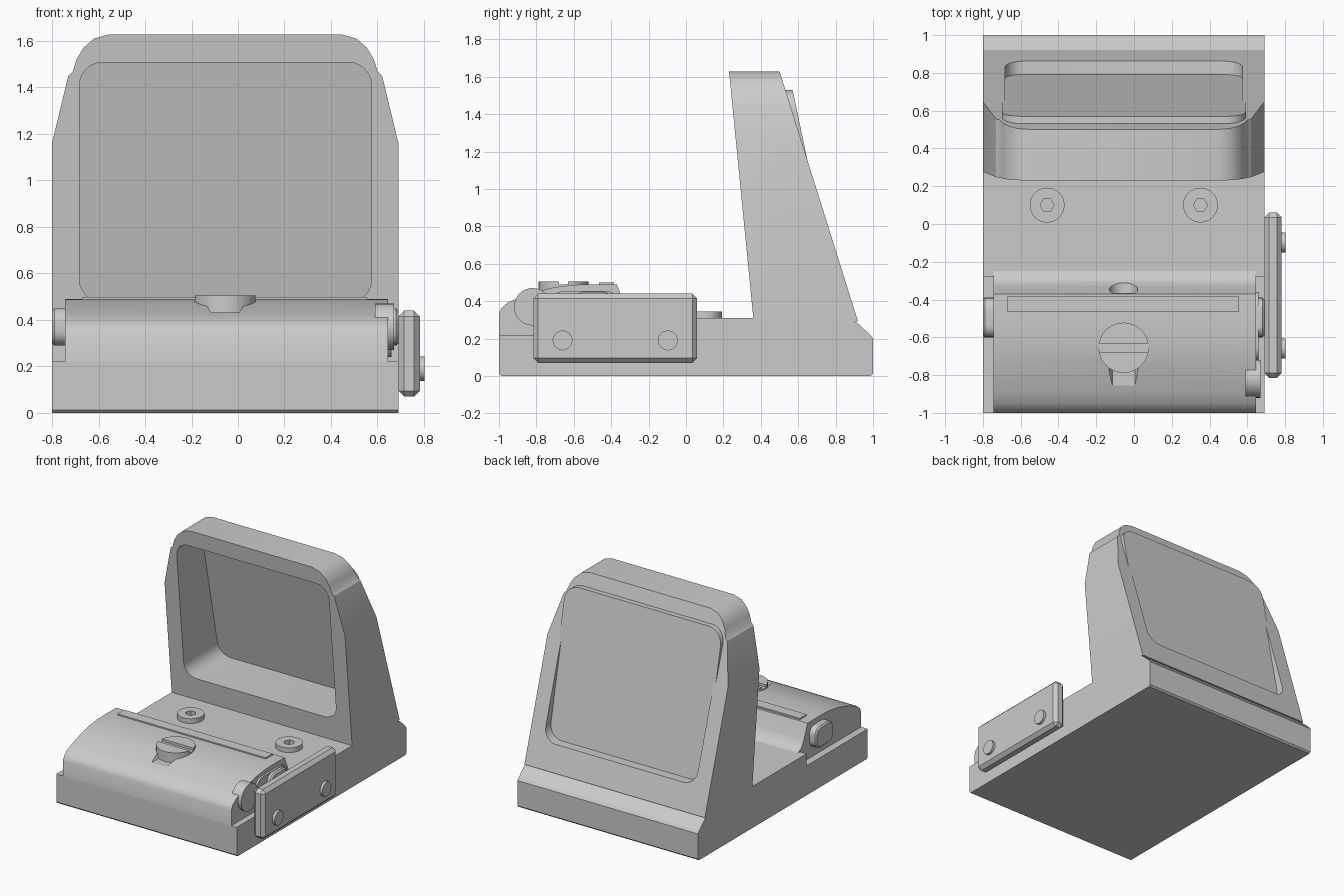
import bpy, bmesh, math
from mathutils import Vector

if "Cube" in bpy.data.objects:
    bpy.data.objects.remove(bpy.data.objects["Cube"])

CX = -0.055  # centre line of the body, offset because of the side plate

grey = bpy.data.materials.new("satin grey")
grey.diffuse_color = (0.6, 0.6, 0.6, 1)
grey.use_nodes = True
grey.node_tree.nodes["Principled BSDF"].inputs["Base Color"].default_value = grey.diffuse_color


def prism(name, pts, axis, lo, hi, bevel=0, smooth=True):
    """Extrude a 2D outline along an axis; ends may be numbers or functions of the point."""
    def place(p, d):
        d = d(p) if callable(d) else d
        return {'x': (d, p[0], p[1]), 'y': (p[0], d, p[1]), 'z': (p[0], p[1], d)}[axis]
    bm = bmesh.new()
    a = [bm.verts.new(place(p, lo)) for p in pts]
    b = [bm.verts.new(place(p, hi)) for p in pts]
    bm.faces.new(a)
    bm.faces.new(b)
    for i in range(len(pts)):
        j = (i + 1) % len(pts)
        bm.faces.new((a[i], a[j], b[j], b[i]))
    bmesh.ops.recalc_face_normals(bm, faces=bm.faces)
    me = bpy.data.meshes.new(name)
    bm.to_mesh(me)
    bm.free()
    me.materials.append(grey)
    ob = bpy.data.objects.new(name, me)
    bpy.context.collection.objects.link(ob)
    if bevel:
        m = ob.modifiers.new("bevel", 'BEVEL')
        m.width, m.segments, m.limit_method = bevel, 1, 'ANGLE'
        m.angle_limit = math.radians(50)
        activate(ob)
        bpy.ops.object.modifier_apply(modifier=m.name)
    if smooth:
        activate(ob)
        bpy.ops.object.shade_smooth_by_angle(angle=math.radians(30))
    return ob


def activate(ob):
    bpy.ops.object.select_all(action='DESELECT')
    ob.select_set(True)
    bpy.context.view_layer.objects.active = ob


def cut(ob, cutter):
    m = ob.modifiers.new("cut", 'BOOLEAN')
    m.operation, m.solver, m.object = 'DIFFERENCE', 'EXACT', cutter
    activate(ob)
    bpy.ops.object.modifier_apply(modifier=m.name)
    bpy.data.objects.remove(cutter)
    activate(ob)
    bpy.ops.object.shade_smooth_by_angle(angle=math.radians(30))


def circle(x, y, r, n=32):
    return [(x + r * math.cos(2 * math.pi * i / n), y + r * math.sin(2 * math.pi * i / n)) for i in range(n)]


def rounded(x0, x1, y0, y1, r, n=6):
    pts = []
    for k, (x, y) in enumerate([(x1 - r, y1 - r), (x0 + r, y1 - r), (x0 + r, y0 + r), (x1 - r, y0 + r)]):
        for i in range(n + 1):
            t = math.pi / 2 * (k + i / n)
            pts.append((x + r * math.cos(t), y + r * math.sin(t)))
    return pts


def rect(x0, x1, y0, y1):
    return [(x0, y0), (x1, y0), (x1, y1), (x0, y1)]


# Base block with sloped rear lip
prism("base", [(-1, 0.012), (-0.988, 0), (0.988, 0), (1, 0.012), (1, 0.2), (0.985, 0.22), (0.92, 0.28),
               (0.9, 0.29), (0.36, 0.31), (-0.28, 0.31), (-0.28, 0.22), (-1, 0.22)],
      'x', -0.8, 0.69, smooth=False)

# Raised front housing
housing = prism("front_housing", [(-1, 0.15), (-1, 0.335), (-0.985, 0.365), (-0.95, 0.395), (-0.89, 0.42),
                                  (-0.8, 0.45), (-0.7, 0.475), (-0.6, 0.487), (-0.5, 0.49), (-0.37, 0.488),
                                  (-0.35, 0.44), (-0.325, 0.38), (-0.3, 0.335), (-0.26, 0.311), (-0.2, 0.305),
                                  (-0.2, 0.15)],
                'x', -0.745, 0.645)
# tapered relief in front of the adjusting screw
cut(housing, prism("relief_cutter", [(CX - 0.085, 0.6), (CX - 0.085, 0.47), (CX - 0.06, 0.432),
                                     (CX + 0.06, 0.432), (CX + 0.085, 0.47), (CX + 0.085, 0.6)],
                   'y', -1.05, -0.65))
# emitter notch in the rear slope
emitter = prism("emitter_cutter", circle(CX, 0.43, 0.075), 'y', -0.365, -0.2)
cut(housing, emitter)

# Battery cover strip and slotted adjusting screw
prism("top_strip", rect(-0.67, 0.555, -0.465, -0.385), 'z', 0.46, 0.499)
screw = prism("adjusting_screw", circle(CX, -0.655, 0.133), 'z', 0.41, 0.506)
cut(screw, prism("slot_cutter", rect(-0.3, 0.2, -0.68, -0.632), 'z', 0.488, 0.6))

# Side buttons and front knob
for name, x0, x1 in (("left_button", -0.8, -0.7), ("right_button", 0.6, 0.69)):
    prism(name, rounded(-0.6, -0.39, 0.29, 0.45, 0.06), 'x', x0, x1, 0.01)
prism("right_button_rim", rounded(-0.72, -0.36, 0.24, 0.455, 0.07), 'x', 0.6, 0.66)
prism("front_knob", circle(-0.82, 0.37, 0.1), 'x', 0.59, 0.67)

# Mounting screws with hex sockets
for name, x in (("left_mount_screw", -0.46), ("right_mount_screw", 0.352)):
    s = prism(name, circle(x, 0.1, 0.092), 'z', 0.29, 0.345)
    cut(s, prism("hex_cutter", circle(x, 0.1, 0.037, 6), 'z', 0.315, 0.4, smooth=False))

# Side plate with two pins
prism("side_plate", rect(-0.815, 0.06, 0.07, 0.44), 'x', 0.69, 0.782, 0.025, smooth=False)
for name, y in (("front_pin", -0.66), ("rear_pin", -0.097)):
    prism(name, circle(y, 0.19, 0.053), 'x', 0.76, 0.802)

# Hood: rounded silhouette between two leaning planes
half = [(0.745, 0.29), (0.745, 1.16), (0.675, 1.45), (0.655, 1.47), (0.64, 1.52), (0.61, 1.57),
        (0.565, 1.61), (0.5, 1.628)]
outline = [(CX + x, z) for x, z in half] + [(CX - x, z) for x, z in reversed(half)]
hood = prism("hood", outline, 'y',
             lambda p: 0.36 - 0.13 * (p[1] - 0.31) / 1.32,
             lambda p: 0.92 - 0.42 * (p[1] - 0.29) / 1.34)
cut(hood, prism("window_cutter", rounded(-0.682, 0.575, 0.475, 1.508, 0.1), 'y', 0, 1.3))

# Leaning lens plate, standing slightly proud at the top rear
prism("lens", rounded(-0.70, 0.592, 0.455, 1.53, 0.11), 'y',
      lambda p: 0.53 + 0.21 * (1.53 - p[1]), lambda p: 0.57 + 0.21 * (1.53 - p[1]))
